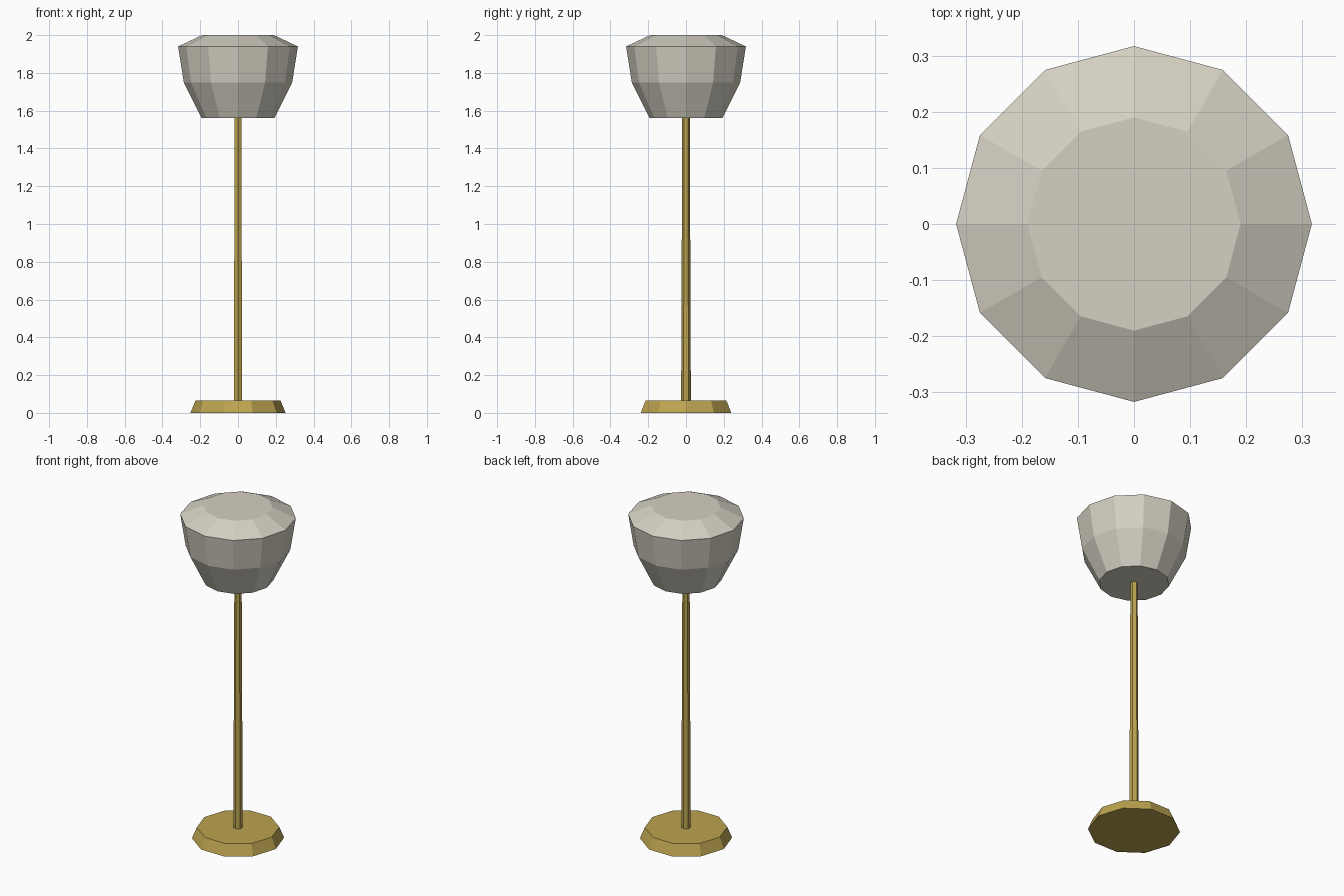
import bpy, bmesh
from math import cos, sin, pi

if "Cube" in bpy.data.objects:
    bpy.data.objects.remove(bpy.data.objects["Cube"])


def material(name, rgb):
    m = bpy.data.materials.new(name)
    m.diffuse_color = (*rgb, 1)
    m.use_nodes = True
    m.node_tree.nodes["Principled BSDF"].inputs["Base Color"].default_value = m.diffuse_color
    return m


def turned(name, sides, profile, mat, start=0.0):
    """Closed, flat-faced turned part from (radius, height) rings, bottom to top."""
    bm = bmesh.new()
    rings = []
    for r, z in profile:
        angles = [start + 2 * pi * i / sides for i in range(sides)]
        rings.append([bm.verts.new((r * cos(a), r * sin(a), z)) for a in angles])
    for low, high in zip(rings, rings[1:]):
        for i in range(sides):
            j = (i + 1) % sides
            bm.faces.new((low[i], low[j], high[j], high[i]))
    bm.faces.new(rings[0][::-1])
    bm.faces.new(rings[-1])
    mesh = bpy.data.meshes.new(name)
    bm.to_mesh(mesh)
    bm.free()
    mesh.materials.append(mat)
    obj = bpy.data.objects.new(name, mesh)
    bpy.context.collection.objects.link(obj)
    return obj


brass = material("brass", (0.5, 0.37, 0.08))
cream = material("cream", (0.66, 0.63, 0.54))

# Ten-sided foot with sloped rim
turned("base", 10, [(0.252, 0), (0.225, 0.065)], brass)

# Slim tapering hexagonal pole
turned("pole", 6, [(0.026, 0.002), (0.02, 1.57)], brass, start=pi / 2)

# Twelve-sided closed shade, widening upward with a bevelled top
turned("shade", 12, [(0.193, 1.56), (0.287, 1.75), (0.317, 1.94), (0.19, 2.0)], cream)
